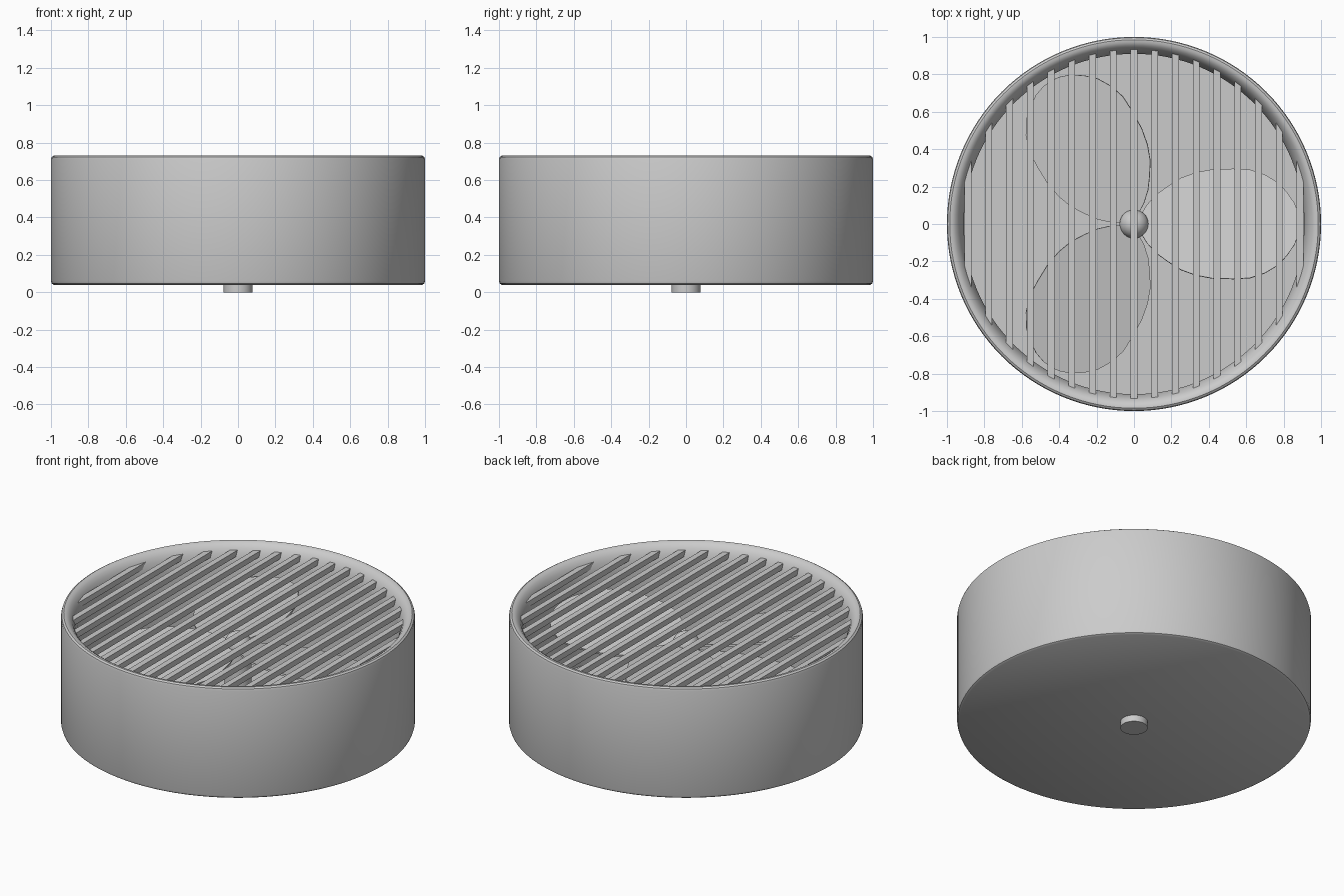
import bpy, bmesh, math
from mathutils import Matrix

if "Cube" in bpy.data.objects:
    bpy.data.objects.remove(bpy.data.objects["Cube"])


def make_object(name, bm, smooth=True):
    bmesh.ops.recalc_face_normals(bm, faces=bm.faces)
    me = bpy.data.meshes.new(name)
    bm.to_mesh(me)
    bm.free()
    ob = bpy.data.objects.new(name, me)
    bpy.context.collection.objects.link(ob)
    if smooth:
        bpy.ops.object.select_all(action='DESELECT')
        ob.select_set(True)
        bpy.context.view_layer.objects.active = ob
        bpy.ops.object.shade_smooth_by_angle(angle=math.radians(35))
    return ob


def lathe(name, profile, steps):
    bm = bmesh.new()
    verts = [bm.verts.new((r, 0, z)) for r, z in profile]
    edges = [bm.edges.new(p) for p in zip(verts, verts[1:])]
    bmesh.ops.spin(bm, geom=verts + edges, cent=(0, 0, 0), axis=(0, 0, 1),
                   angle=2 * math.tau / 2, steps=steps)
    bmesh.ops.remove_doubles(bm, verts=bm.verts, dist=1e-5)
    return make_object(name, bm)


def prism(name, outline, z, height):
    bm = bmesh.new()
    face = bm.faces.new([bm.verts.new((x, y, z)) for x, y in outline])
    ext = bmesh.ops.extrude_face_region(bm, geom=[face])
    top = [v for v in ext['geom'] if isinstance(v, bmesh.types.BMVert)]
    bmesh.ops.translate(bm, verts=top, vec=(0, 0, height))
    return make_object(name, bm)


# Drum housing with a rounded lip, open at the top
lathe("housing", [(0, .04), (.985, .04), (.996, .047), (1, .06),
                  (1, .71), (.996, .723), (.985, .73), (.97, .729),
                  (.953, .718), (.938, .7), (.926, .675), (.917, .645),
                  (.91, .61), (.91, .08), (0, .08)], 128)

# Central shaft with a domed tip
R = .077
dome = [(R * math.cos(a), .54 + R * math.sin(a))
        for a in [i * math.pi / 16 for i in range(8)]]
lathe("shaft", [(0, 0), (R, 0)] + dome + [(0, .54 + R)], 48)

# Grille slats, their ends sunk into the lip
for i in range(-8, 9):
    x0, x1 = i * .111 - .018, i * .111 + .018
    y0, y1 = (math.sqrt(.942 ** 2 - x * x) for x in (x0, x1))
    prism(f"slat_{i + 9}", [(x0, -y0), (x1, -y1), (x1, y1), (x0, y0)], .655, .035)

# Three pitched rounded fan blades
half = [(.03, .04), (.07, .105), (.12, .16), (.18, .205), (.25, .25),
        (.33, .28), (.42, .297), (.53, .3), (.62, .295), (.70, .268),
        (.77, .225), (.82, .17), (.86, .11), (.88, .05)]
outline = half + [(.886, 0)] + [(x, -y) for x, y in reversed(half)]
for i in range(3):
    blade = prism(f"blade_{i + 1}", outline, -.006, .012)
    blade.data.transform(Matrix.Translation((0, 0, .54))
                         @ Matrix.Rotation(i * math.tau / 3, 4, 'Z')
                         @ Matrix.Rotation(math.radians(-11), 4, 'X'))
